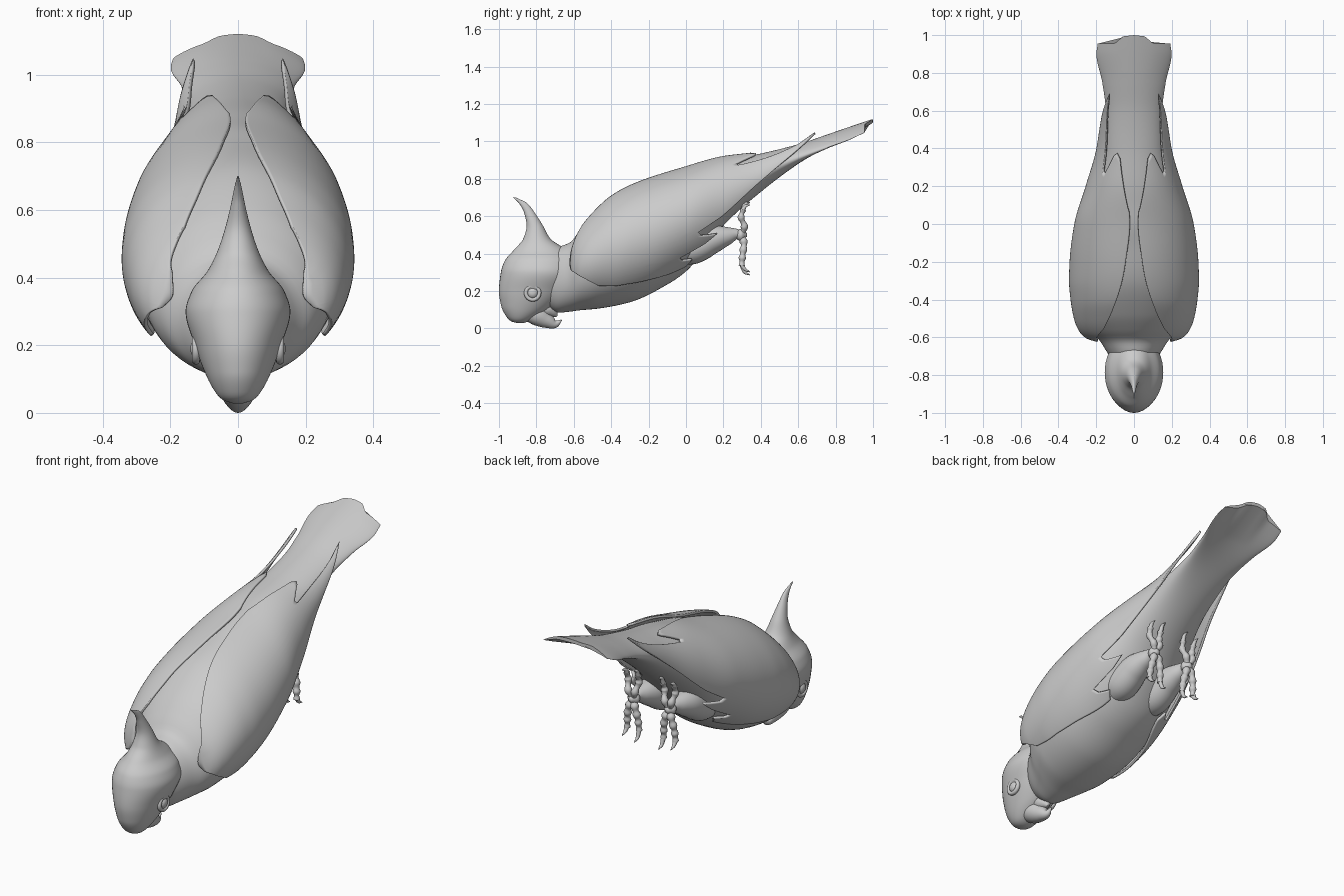
import bpy, bmesh, math
from mathutils import Vector

if "Cube" in bpy.data.objects:
    bpy.data.objects.remove(bpy.data.objects["Cube"])


def smooth(pts, x):
    """Monotone smooth interpolation; pts = [(x, a, b, ...)]."""
    x = min(max(x, pts[0][0]), pts[-1][0])
    i = max(k for k in range(len(pts) - 1) if pts[k][0] <= x)
    out = []
    for c in range(1, len(pts[0])):
        def slope(k):
            return (pts[k + 1][c] - pts[k][c]) / (pts[k + 1][0] - pts[k][0])

        def tangent(k):
            if k == 0:
                return slope(0)
            if k == len(pts) - 1:
                return slope(k - 1)
            a, b = slope(k - 1), slope(k)
            return 0 if a * b <= 0 else 2 * a * b / (a + b)
        h = pts[i + 1][0] - pts[i][0]
        t = (x - pts[i][0]) / h
        p, q = pts[i][c], pts[i + 1][c]
        out.append(p + (q - p) * t * t * (3 - 2 * t)
                   + h * t * (1 - t) * ((1 - t) * tangent(i) - t * tangent(i + 1)))
    return out


def linear(pts, x):
    for (a, p), (b, q) in zip(pts, pts[1:]):
        if x <= b:
            return p + (q - p) * (x - a) / (b - a)
    return pts[-1][1]


def make(name, tubes, closed=True, mirror=False, thick=0):
    """Skin lists of rings (or open rows) into one smooth object."""
    bm = bmesh.new()
    for rings in tubes:
        vs = [[bm.verts.new(p) for p in r] for r in rings]
        n = len(vs[0])
        for a, b in zip(vs, vs[1:]):
            for j in range(n if closed else n - 1):
                k = (j + 1) % n
                bm.faces.new((a[j], a[k], b[k], b[j]))
        if closed:
            bm.faces.new(vs[0])
            bm.faces.new(vs[-1])
    bmesh.ops.recalc_face_normals(bm, faces=bm.faces)
    me = bpy.data.meshes.new(name)
    bm.to_mesh(me)
    bm.free()
    ob = bpy.data.objects.new(name, me)
    bpy.context.collection.objects.link(ob)
    if thick:
        m = ob.modifiers.new("Thickness", 'SOLIDIFY')
        m.thickness, m.offset = thick, 0
    if mirror:
        ob.modifiers.new("Mirror", 'MIRROR')
    bpy.ops.object.select_all(action='DESELECT')
    ob.select_set(True)
    bpy.context.view_layer.objects.active = ob
    bpy.ops.object.shade_smooth_by_angle(angle=math.radians(50))
    return ob


def tube(pts, steps=24, sides=16, knuckles=0, wide=1):
    """Round tapered tube through (x, y, z, radius) points."""
    keyed = [(i,) + p for i, p in enumerate(pts)]
    end = len(pts) - 1
    samples = [smooth(keyed, end * i / steps) for i in range(steps + 1)]
    pos = [Vector(s[:3]) for s in samples]
    rings = []
    for i, s in enumerate(samples):
        t = (pos[min(i + 1, steps)] - pos[max(i - 1, 0)]).normalized()
        u = Vector((1, 0, 0))
        u = (u - t * u.dot(t)).normalized()
        v = t.cross(u)
        r = s[3] * (1 + 0.18 * math.cos(2 * math.pi * knuckles * i / steps) if knuckles else 1)
        rings.append([pos[i] + u * r * wide * math.cos(a) + v * r * math.sin(a)
                      for a in (2 * math.pi * k / sides for k in range(sides))])
    return rings


# Body and tail: y, half width, top, bottom, downward arch of the sides
body = [(-.76, .09, .38, .13, 0), (-.68, .142, .435, .085, 0), (-.62, .18, .46, .09, 0),
        (-.57, .225, .52, .097, 0), (-.48, .275, .61, .105, 0), (-.3, .305, .735, .14, 0),
        (-.1, .295, .81, .235, 0), (0, .275, .845, .305, 0), (.1, .25, .87, .42, 0),
        (.2, .215, .895, .55, 0), (.4, .165, .935, .73, .005), (.6, .15, .985, .88, .02),
        (.75, .168, 1.035, .97, .035), (.9, .199, 1.088, 1.055, .05), (.955, .192, 1.107, 1.088, .05)]
rings = []
for i in range(111):
    y = -.76 + 1.715 * i / 110
    w, t, b, arch = smooth(body, y)
    ring = []
    for k in range(64):
        a = 2 * math.pi * k / 64
        x = w * math.cos(a)
        lobe = .045 * max(0, (y - .8) / .155) * linear([(0, 1), (.06, .85), (.085, .3), (.1, 0), (.2, 0)], abs(x))
        z = (t + b) / 2 + (t - b) / 2 * math.sin(a) - arch * math.cos(a) ** 2 + .3 * lobe
        ring.append((x, y + lobe, z))
    rings.append(ring)
make("body_and_tail", [rings])

# Head with swept crest: z, front y, back y, half width
head = [(.028, -.90, -.87, .015), (.035, -.93, -.85, .04), (.06, -.958, -.80, .066), (.12, -.988, -.71, .098),
        (.2, -1, -.63, .128), (.3, -.99, -.58, .155), (.36, -.97, -.59, .137), (.42, -.92, -.64, .09),
        (.48, -.87, -.725, .06), (.55, -.852, -.765, .037), (.62, -.866, -.81, .02),
        (.67, -.893, -.85, .01), (.70, -.925, -.91, .002)]
rings = []
for i in range(81):
    z = .028 + .672 * i / 80
    f, b, w = smooth(head, z)
    rings.append([(w * math.cos(a), (f + b) / 2 + (b - f) / 2 * math.sin(a), z)
                  for a in (2 * math.pi * k / 48 for k in range(48))])
make("head_and_crest", [rings])

# Hooked beak
make("upper_beak", [tube([(0, -.87, .11, .055), (0, -.8, .075, .057), (0, -.745, .043, .042),
                          (0, -.70, .024, .022), (0, -.665, .045, .003)], 30, 24, wide=.95)])
make("lower_beak", [tube([(0, -.80, .13, .045), (0, -.74, .105, .042), (0, -.71, .085, .028),
                          (0, -.69, .065, .006)], 20, 24)])

# Eyes with lids
ring = []
for i in range(33):
    a = 2 * math.pi * i / 32
    ring.append([(.124 + .012 * math.cos(c), -.82 + (.036 + .011 * math.sin(c)) * math.cos(a),
                  .19 + (.036 + .011 * math.sin(c)) * math.sin(a))
                 for c in (2 * math.pi * k / 10 for k in range(10))])
make("eyelids", [ring], mirror=True)
eye = []
for i in range(1, 12):
    p = math.pi * i / 12
    eye.append([(.119 + .022 * math.cos(p), -.82 + .03 * math.sin(p) * math.cos(a),
                 .19 + .03 * math.sin(p) * math.sin(a))
                for a in (2 * math.pi * k / 24 for k in range(24))])
make("eyes", [eye], mirror=True)

# Wings: hull (y, half width, top, bottom), edge angles, front edge and feathered rear edge
hull = [(-.62, .19, .47, .17), (-.6, .25, .52, .15), (-.56, .288, .575, .135), (-.5, .312, .635, .125),
        (-.4, .33, .715, .125), (-.3, .338, .765, .145), (-.2, .335, .802, .18), (0, .31, .862, .295),
        (.2, .25, .922, .42), (.4, .193, .957, .63), (.6, .165, 1.02, .85), (.7, .145, 1.075, .99)]
edges = [(-.62, 40, -20), (-.56, 56, -27), (-.45, 70, -38), (-.3, 79.5, -43), (-.2, 82.5, -47),
         (0, 86, -59), (.1, 85, -60), (.7, 85, -60)]
front = [(0, -.55), (.06, -.585), (.2, -.61), (.5, -.618), (.75, -.61), (.9, -.57), (1, -.47)]
rear = [(0, .06), (.06, .22), (.11, .345), (.15, .375), (.18, .36), (.25, .27), (.28, .28), (.33, .5),
        (.37, .66), (.395, .69), (.43, .66), (.5, .58), (.58, .44), (.66, .26), (.69, .19), (.72, .065),
        (.76, .08), (.82, .165), (.85, .1), (.87, -.035), (.91, -.02), (.95, .03), (1, 0)]
rows = []
us = sorted({round(i / 90, 4) for i in range(91)} | {u for u, e in rear})
for u in us:
    f, e = smooth(front, u)[0], linear(rear, u)
    row = []
    for j in range(49):
        y = f + (e - f) * (j / 48) ** 1.3
        w, t, b = smooth(hull, y)
        a0, a1 = smooth(edges, y)
        a = math.radians(a0 + (a1 - a0) * u)
        row.append((w * math.cos(a), y, (t + b) / 2 + (t - b) / 2 * math.sin(a)))
    rows.append(row)
make("wings", [rows], closed=False, mirror=True, thick=.012)

# Legs and clinging feet, two toes up and two down
X = .11
make("thighs", [tube([(X, -.08, .40, .06), (X, .04, .43, .085), (X, .14, .475, .075), (X, .22, .495, .05),
                      (X, .27, .505, .028), (X, .31, .505, .015)], 30, 24)], mirror=True)
toes = [tube([(X, .265, .50, .02), (X, .295, .50, .034), (X, .325, .50, .01)], 12, 14)]
for s in (-1, 1):
    toes.append(tube([(X, .295, .50, .022), (X + s * .02, .312, .545, .017), (X + s * .032, .295, .595, .016),
                      (X + s * .034, .305, .635, .014)], 30, 12, 3))
    toes.append(tube([(X + s * .034, .302, .63, .013), (X + s * .035, .318, .66 - s * .006, .009),
                      (X + s * .035, .342, .667 - s * .006, .002)], 12, 10))
    toes.append(tube([(X, .295, .50, .022), (X + s * .02, .31, .45, .018), (X + s * .032, .302, .39, .017),
                      (X + s * .036, .298, .335, .014)], 30, 12, 4))
    toes.append(tube([(X + s * .036, .298, .34, .013), (X + s * .037, .315, .308 + s * .008, .009),
                      (X + s * .037, .342, .294 + s * .008, .002)], 12, 10))
make("feet", toes, mirror=True)
